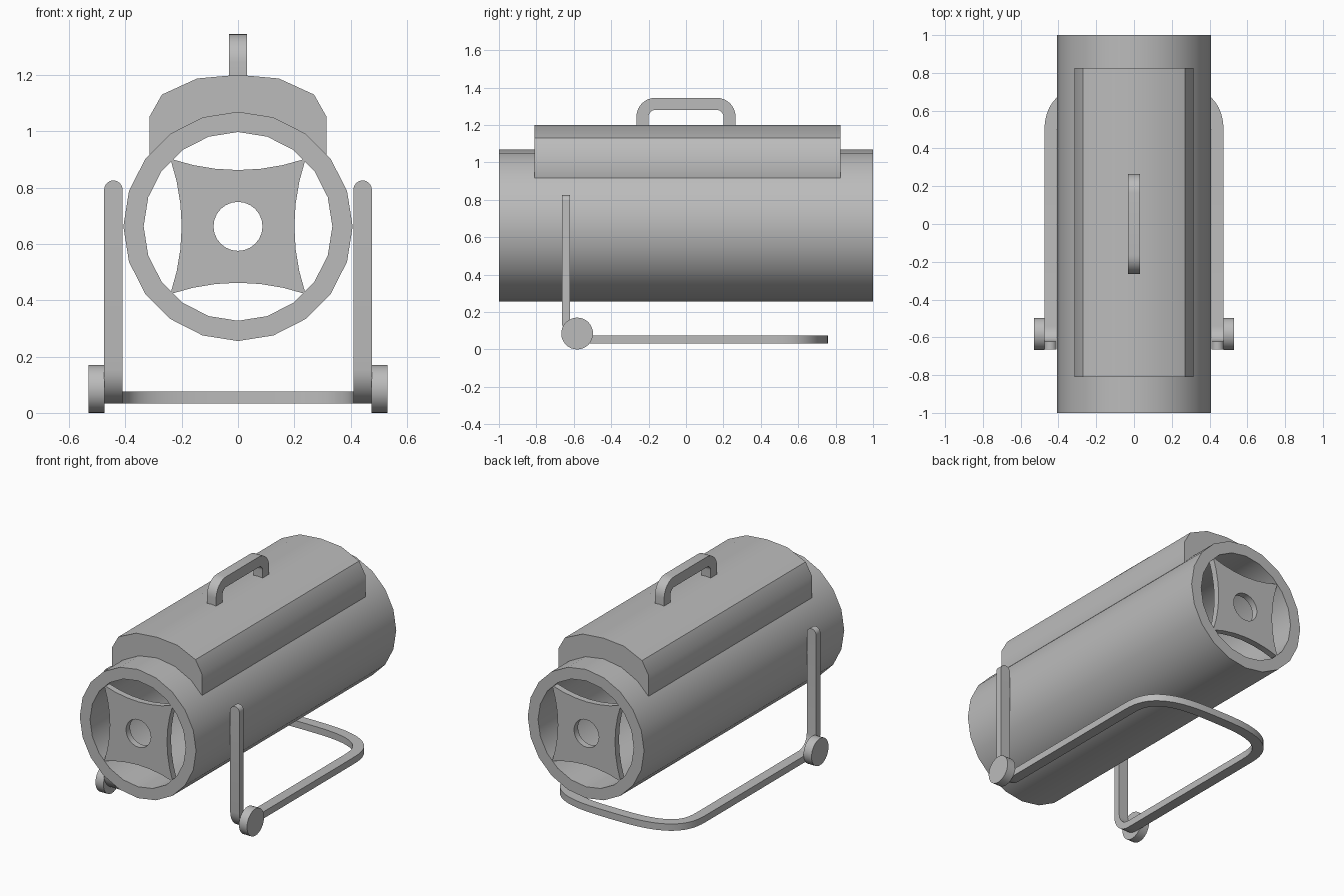
import bpy, bmesh
from math import sin, cos, pi, radians, sqrt
from mathutils import Vector

cube = bpy.data.objects.get("Cube")
if cube:
    bpy.data.objects.remove(cube, do_unlink=True)

grey = bpy.data.materials.new("metal_grey")
grey.use_nodes = True
COLOUR = (0.5, 0.5, 0.5, 1)
grey.diffuse_color = COLOUR
grey.node_tree.nodes["Principled BSDF"].inputs["Base Color"].default_value = COLOUR

AXIS_Z = 0.662   # height of the barrel axis
R_OUT, R_IN = 0.407, 0.335


def finish(name, bm):
    bmesh.ops.recalc_face_normals(bm, faces=bm.faces)
    mesh = bpy.data.meshes.new(name)
    bm.to_mesh(mesh)
    bm.free()
    mesh.materials.append(grey)
    obj = bpy.data.objects.new(name, mesh)
    bpy.context.collection.objects.link(obj)
    bpy.ops.object.select_all(action='DESELECT')
    obj.select_set(True)
    bpy.context.view_layer.objects.active = obj
    bpy.ops.object.shade_smooth_by_angle(angle=radians(30))
    return obj


def bridge(bm, a, b):
    for i in range(len(a)):
        j = (i + 1) % len(a)
        bm.faces.new((a[i], a[j], b[j], b[i]))


def circle(r, n, start=0.0):
    return [(r * cos(start + 2 * pi * i / n), r * sin(start + 2 * pi * i / n)) for i in range(n)]


def ring(name, outer, inner, y0, y1):
    """Hollow prism along y between two matching loops."""
    bm = bmesh.new()
    loops = [[bm.verts.new((x, y, AXIS_Z + z)) for x, z in loop]
             for loop, y in ((outer, y0), (outer, y1), (inner, y1), (inner, y0))]
    for k in range(4):
        bridge(bm, loops[k], loops[(k + 1) % 4])
    return finish(name, bm)


def sweep(name, path, width, thick):
    """Flat bar along a path of (point, width scale)."""
    bm = bmesh.new()
    pts = [Vector(p) for p, s in path]
    side, rows = Vector((1, 0, 0)), []
    for i, p in enumerate(pts):
        t = (pts[min(i + 1, len(pts) - 1)] - pts[max(i - 1, 0)]).normalized()
        flat = t.cross(Vector((0, 0, 1)))
        if flat.length > 0.001:
            side = flat.normalized()
        w = side * width / 2 * path[i][1]
        n = side.cross(t) * thick / 2
        rows.append([bm.verts.new(p + v) for v in (w + n, n - w, -w - n, w - n)])
    for a, b in zip(rows, rows[1:]):
        bridge(bm, a, b)
    bm.faces.new(rows[0])
    bm.faces.new(rows[-1])
    return finish(name, bm)


# Open barrel
ring("barrel", circle(R_OUT, 20), circle(R_IN, 20), -1, 1)

# Concave square end plates with a round hole
SEG = 6
star = []
for k in range(4):
    for i in range(SEG):
        u = 2 * i / SEG - 1
        d, s = 0.2 + 0.04 * u * u, 0.24 * u
        c, q = cos(k * pi / 2), sin(k * pi / 2)
        star.append((d * c - s * q, d * q + s * c))
hole = circle(0.087, 4 * SEG, -pi / 4)
ring("front_plate", star, hole, -0.995, -0.955)
ring("back_plate", star, hole, 0.955, 0.995)

# Hood saddled on the barrel
half = [(0.315, 0.915), (0.315, 1.05), (0.27, 1.13), (0.145, 1.187)]
profile = half + [(0, 1.2)] + [(-x, z) for x, z in reversed(half)]
profile += [(x, AXIS_Z + sqrt(0.37 ** 2 - x * x)) for x in (-0.3, -0.2, -0.1, 0, 0.1, 0.2, 0.3)]
bm = bmesh.new()
ends = [[bm.verts.new((x, y, z)) for x, z in profile] for y in (-0.81, 0.825)]
bridge(bm, *ends)
for loop in ends:
    bm.faces.new(loop)
finish("hood", bm)

# Carrying handle
BEND = 0.068
rise = [((0, -0.2325, 1.19), 1)]
for i in range(9):
    a = i * pi / 16
    rise.append(((0, -0.2325 + BEND * (1 - cos(a)), 1.3125 - BEND * (1 - sin(a))), 1))
sweep("handle", rise + [((0, -y, z), s) for (x, y, z), s in reversed(rise)], 0.065, 0.065)

# Stand: rounded leg top, bend at the foot, then the floor loop
LEG_X, LEG_Y, BAR_Z, R_TIP, R_FOOT = 0.4425, -0.6425, 0.054, 0.0325, 0.1
path = []
for i in range(9):
    a = (8 - i) * pi / 16
    path.append(((LEG_X, LEG_Y, 0.7925 + R_TIP * sin(a)), max(cos(a), 0.05)))
for i in range(9):
    a = i * pi / 16
    path.append(((LEG_X, LEG_Y + R_FOOT * (1 - cos(a)), BAR_Z + R_FOOT * (1 - sin(a))), 1))
for i in range(16):
    a = i * pi / 32
    path.append(((LEG_X * cos(a) ** 0.667, 0.46 + 0.2675 * sin(a) ** 0.667, BAR_Z), 1))
other = [((-x, y, z), s) for (x, y, z), s in reversed(path)]
sweep("stand", path + [((0, 0.7275, BAR_Z), 1)] + other, 0.065, 0.043)

# Wheels
for name, sign in (("left_wheel", 1), ("right_wheel", -1)):
    bm = bmesh.new()
    discs = [[bm.verts.new((sign * x, y - 0.582, z + 0.085)) for y, z in circle(0.085, 32)]
             for x in (0.474, 0.53)]
    bridge(bm, *discs)
    for loop in discs:
        bm.faces.new(loop)
    finish(name, bm)
